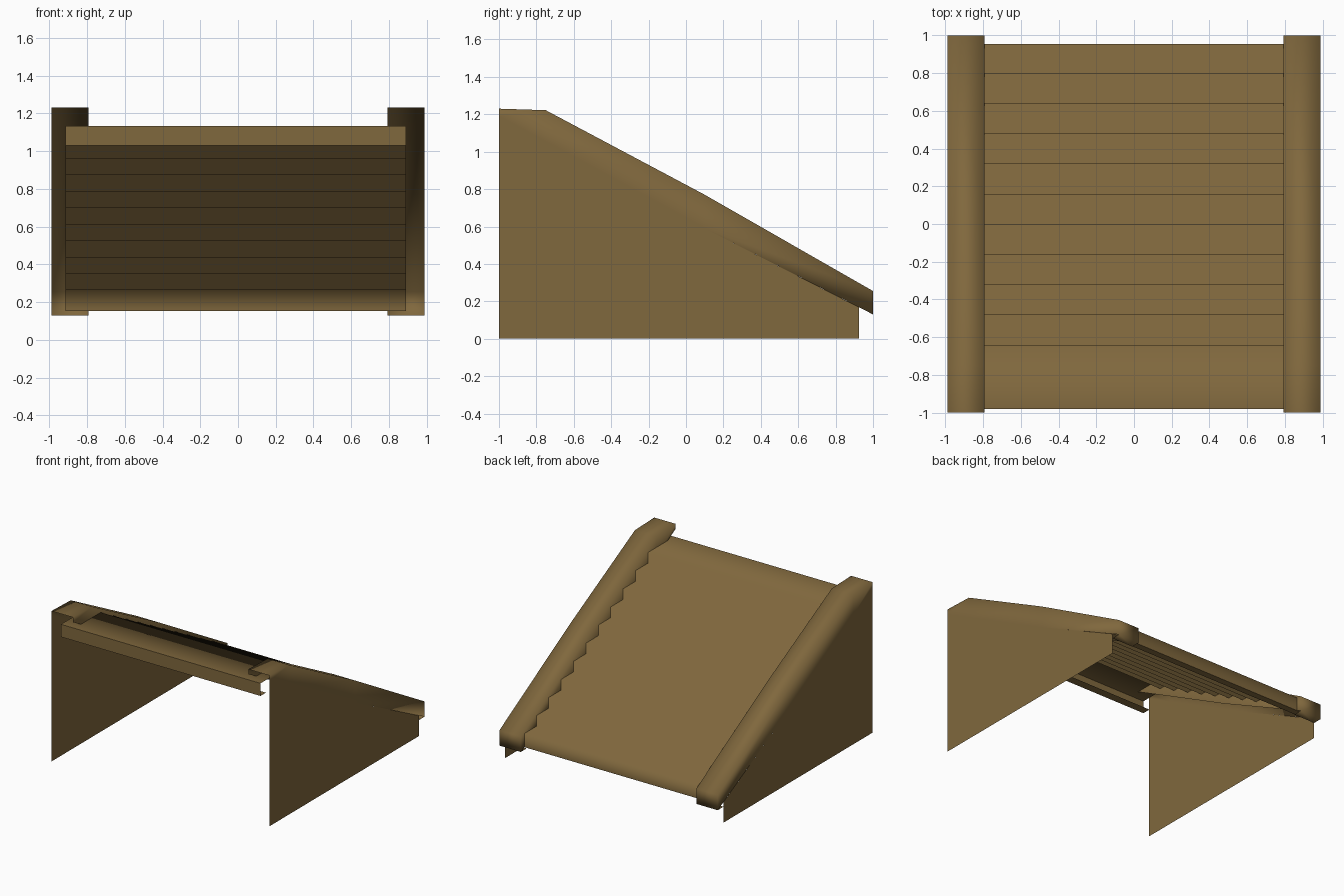
import bpy

if "Cube" in bpy.data.objects:
    bpy.data.objects.remove(bpy.data.objects["Cube"])

brown = bpy.data.materials.new("brown_wood")
brown.diffuse_color = (0.216, 0.138, 0.047, 1.0)
brown.use_nodes = True
brown.node_tree.nodes["Principled BSDF"].inputs["Base Color"].default_value = brown.diffuse_color


def add_mesh(name, verts, faces, smooth=False):
    mesh = bpy.data.meshes.new(name)
    mesh.from_pydata(verts, [], faces)
    mesh.materials.append(brown)
    for p in mesh.polygons:
        p.use_smooth = smooth
    mesh.update()
    obj = bpy.data.objects.new(name, mesh)
    bpy.context.collection.objects.link(obj)
    return obj


def strip(name, profile, x0, x1, smooth=False):
    """Sweep an open (y, z) profile along x, top side facing up."""
    n = len(profile)
    verts = [(x0, y, z) for y, z in profile] + [(x1, y, z) for y, z in profile]
    faces = [(i, i + n, i + n + 1, i + 1)[::-1] for i in range(n - 1)]
    obj = add_mesh(name, verts, faces, smooth)
    return obj


# stair treads and risers, descending towards +y
RUN, RISE = 0.16, 0.087
stairs = [(-0.98, 1.133)]
for k in range(10):
    y, z = -0.64 + RUN * k, 1.133 - RISE * k
    stairs += [(y, z), (y, z - RISE)]
stairs += [(0.955, 0.263), (0.955, 0.152)]
o = strip("stair_steps", stairs, -0.915, 0.89, True)
o.data.flip_normals()

# board closing the top of the stairs, with a short return below
o = strip("top_board", [(-0.91, 1.03), (-0.98, 1.03), (-0.98, 1.133)], -0.915, 0.89)
o.data.flip_normals()
# short return under the lowest riser
o = strip("bottom_lip", [(0.955, 0.152), (0.90, 0.152)], -0.915, 0.89)
o.data.flip_normals()

# hollow side rails and thin side walls
top = [(-1.0, 1.23), (-0.75, 1.222), (0.1, 0.77), (1.0, 0.255)]
low = [(-1.0, 1.19), (-0.75, 1.053), (0.1, 0.59), (1.0, 0.13)]
wall = [(-1.0, 0.0), (0.925, 0.0), (0.925, 0.168), (0.1, 0.59), (-1.0, 1.19)]
for side, label in ((1, "right"), (-1, "left")):
    xo, xi = 0.987 * side, 0.793 * side
    verts = []
    for (yt, zt), (yl, zl) in zip(top, low):
        verts += [(xo, yl, zl), (xo, yt, zt), (xi, yt, zt), (xi, yl, zl)]
    faces = []
    for i in range(3):
        a, b = 4 * i, 4 * i + 4
        for j in range(3):
            faces.append((a + j, b + j, b + j + 1, a + j + 1))
    faces.append((12, 15, 14, 13))                       # lower end cap
    n = len(verts)
    verts += [(xo, 0.925, 0.13), (xi, 0.925, 0.13)]
    faces.append((12, n, n + 1, 15))                     # foot underside
    if side < 0:
        faces = [f[::-1] for f in faces]
    add_mesh(label + "_rail", verts, faces, True)

    face = tuple(range(len(wall)))
    add_mesh(label + "_side_wall", [(xo, y, z) for y, z in wall],
             [face if side > 0 else face[::-1]])
